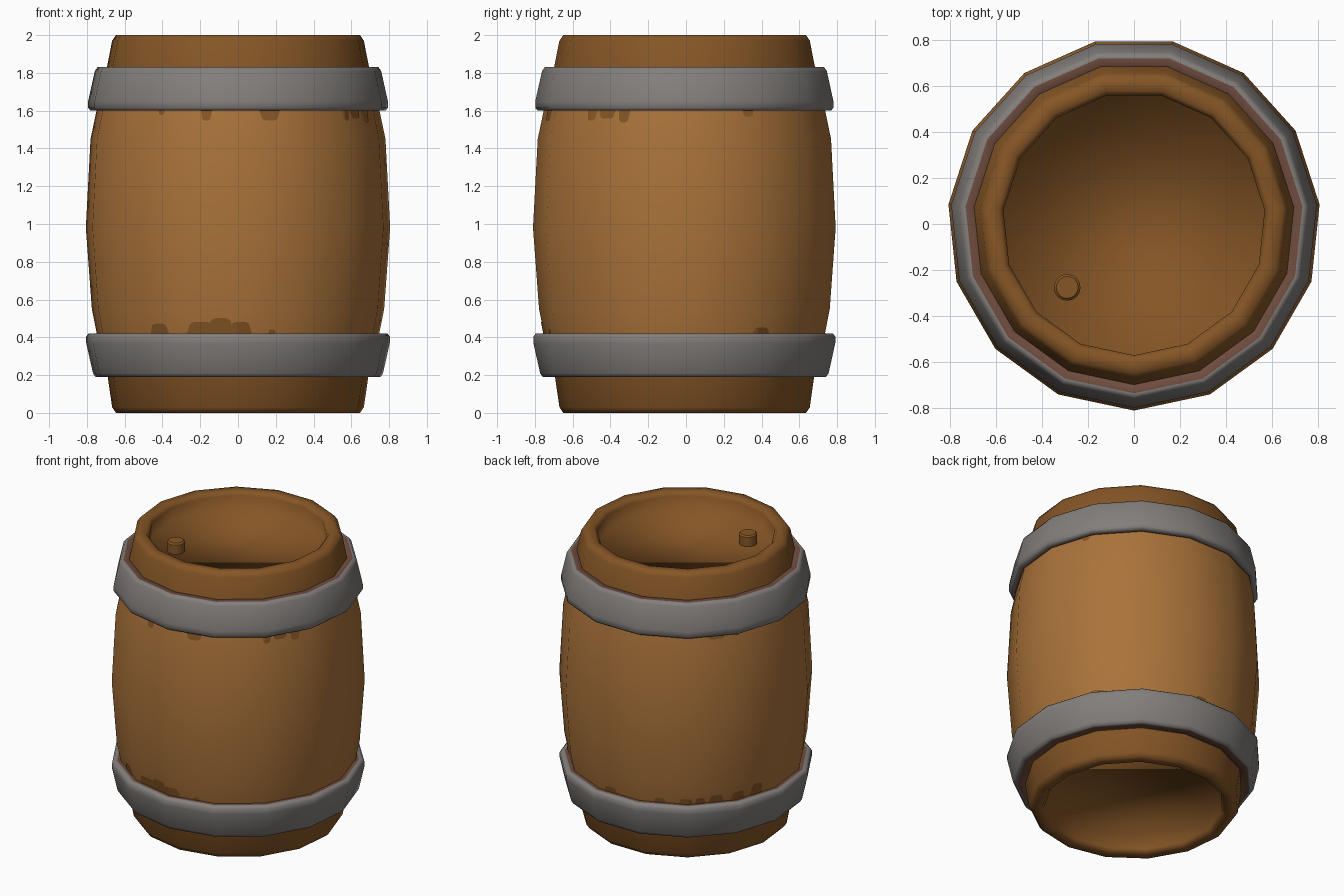
import bpy, bmesh, math

if "Cube" in bpy.data.objects:
    bpy.data.objects.remove(bpy.data.objects["Cube"])

SIDES = 15
STEP = 2 * math.pi / SIDES
PHASE = -math.pi / 2


def material(name, rgb):
    m = bpy.data.materials.new(name)
    m.diffuse_color = (*rgb, 1)
    m.use_nodes = True
    m.node_tree.nodes["Principled BSDF"].inputs["Base Color"].default_value = m.diffuse_color
    return m


WOOD = material("light_wood", (0.40, 0.170, 0.042))
DARK = material("dark_wood", (0.235, 0.092, 0.019))
METAL = material("grey_metal", (0.225, 0.210, 0.200))
RUST = material("rust", (0.165, 0.075, 0.050))


def finish(name, bm, mats):
    mesh = bpy.data.meshes.new(name)
    for f in bm.faces:
        f.smooth = True
    bm.to_mesh(mesh)
    bm.free()
    for m in mats:
        mesh.materials.append(m)
    ob = bpy.data.objects.new(name, mesh)
    bpy.context.collection.objects.link(ob)
    return ob


def lathe(name, profile, mats, rule, closed=False, caps=False):
    """Spin (radius, z) points round z; rule(row, z) gives the material slot."""
    bm = bmesh.new()
    rings = [[bm.verts.new((r * math.cos(PHASE + i * STEP),
                            r * math.sin(PHASE + i * STEP), z))
              for i in range(SIDES)] for r, z in profile]
    rows = len(rings) if closed else len(rings) - 1
    for k in range(rows):
        a, b = rings[k], rings[(k + 1) % len(rings)]
        zmid = (a[0].co.z + b[0].co.z) / 2
        for i in range(SIDES):
            j = (i + 1) % SIDES
            f = bm.faces.new((a[i], a[j], b[j], b[i]))
            f.material_index = rule(k, zmid)
    if caps:
        for ring, z in ((rings[0][::-1], profile[0][1]), (rings[-1], profile[-1][1])):
            bm.faces.new(ring).material_index = rule(-1, z)
    bmesh.ops.recalc_face_normals(bm, faces=bm.faces)
    return finish(name, bm, mats)


# Barrel body: recessed bottom, bulging staves, rounded rims, recessed lid
OUTER = [(0.67, 0.03), (0.695, 0.20), (0.73, 0.31), (0.778, 0.55), (0.81, 0.98),
         (0.785, 1.45), (0.73, 1.71), (0.70, 1.82), (0.67, 1.97)]
BODY = ([(0.57, 0.12), (0.57, 0.025), (0.59, 0.0), (0.65, 0.0)] + OUTER
        + [(0.65, 2.0), (0.59, 2.0), (0.57, 1.975), (0.57, 1.88)])
lathe("barrel_body", BODY, [WOOD, DARK],
      lambda k, z: 0 if 0.31 < z < 1.71 else 1, caps=True)

# Metal hoops with rusty inner rims; the lower one mirrors the upper one
UPPER = [(0.69, 1.60), (0.765, 1.60), (0.785, 1.60), (0.798, 1.615),
         (0.798, 1.65), (0.762, 1.81), (0.748, 1.83), (0.735, 1.83), (0.67, 1.83)]
for name, flip, grow in (("upper_hoop", False, 0.0), ("lower_hoop", True, 0.01)):
    prof = [(r + grow, 2.02 - z if flip else z) for r, z in UPPER]
    lathe(name, prof, [METAL, RUST],
          lambda k, z: 1 if k in (0, 7, 8) else 0, closed=True)

# Bung on the lid
bm = bmesh.new()
bmesh.ops.create_cone(bm, cap_ends=True, segments=16, radius1=0.058,
                      radius2=0.058, depth=0.085)
bmesh.ops.translate(bm, verts=bm.verts, vec=(-0.29, -0.275, 1.9125))
rim = [e for e in bm.edges if all(v.co.z > 1.95 for v in e.verts)]
bmesh.ops.bevel(bm, geom=rim, offset=0.01, segments=1, affect='EDGES')
bung = finish("lid_bung", bm, [DARK])


def on_staves(angle, z):
    """Point just outside the faceted body surface."""
    for (r0, z0), (r1, z1) in zip(OUTER, OUTER[1:]):
        if z0 <= z <= z1:
            r = r0 + (r1 - r0) * (z - z0) / (z1 - z0)
            break
    local = (angle - PHASE) % STEP - STEP / 2
    r = r * math.cos(STEP / 2) / math.cos(local) + 0.004
    return (r * math.cos(angle), r * math.sin(angle), z)


# Dark stains creeping out from the hoops: (angle, width, height)
LOW = [(-124, .12, .05), (-105, .16, .06), (-97, .14, .08), (-89, .12, .06),
       (-76, .04, .02), (32, .11, .03), (85, .10, .04), (112, .08, .03),
       (125, .09, .04), (132, .07, .04), (140, .10, .05), (151, .10, .06),
       (162, .10, .08)]
HIGH = [(-123, .04, .02), (-103, .06, .05), (-77, .11, .05), (-41, .06, .05),
        (-34, .10, .04), (-26, .07, .06), (26, .06, .03), (140, .13, .03),
        (150, .04, .02)]
bm = bmesh.new()
for stains, edge, sign in ((LOW, 0.41, 1), (HIGH, 1.61, -1)):
    for deg, width, height in stains:
        cols = []
        for i in range(9):
            t = i / 4 - 1
            a = math.radians(deg) + t * width / 2 / 0.75
            tip = edge + sign * (0.012 + height * (1 - t ** 4) ** 0.5)
            pair = sorted((edge, tip))
            cols.append([bm.verts.new(on_staves(a, z)) for z in pair])
        for c, d in zip(cols, cols[1:]):
            bm.faces.new((c[0], d[0], d[1], c[1]))
finish("wood_stains", bm, [DARK])

# Keep the small bung crisp on its edges
bpy.context.view_layer.objects.active = bung
bung.select_set(True)
bpy.ops.object.shade_smooth_by_angle(angle=math.radians(40))
